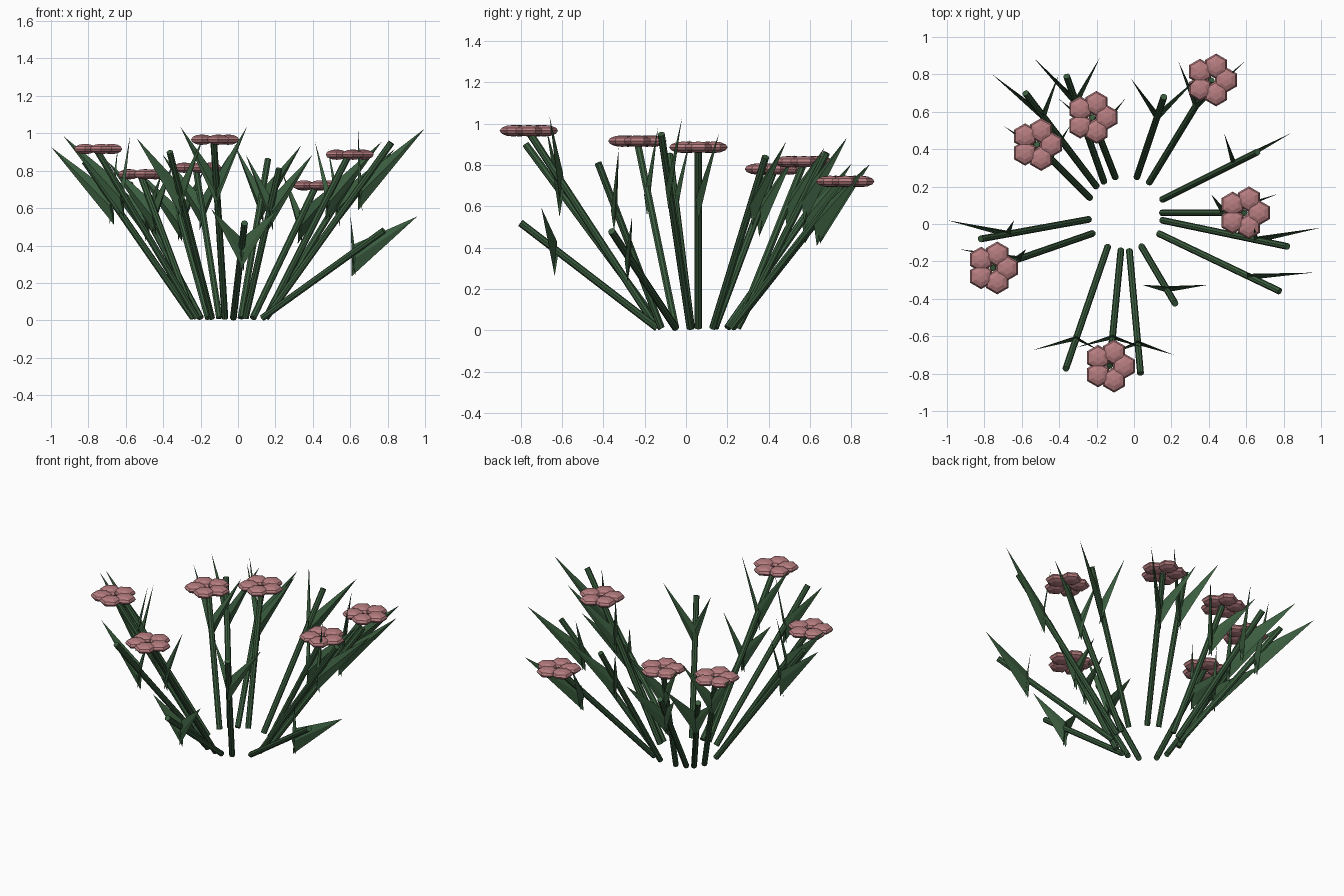
import bpy, bmesh, math
from mathutils import Vector, Matrix

if "Cube" in bpy.data.objects:
    bpy.data.objects.remove(bpy.data.objects["Cube"])


def material(name, col):
    m = bpy.data.materials.new(name)
    m.diffuse_color = (*col, 1)
    m.use_nodes = True
    m.node_tree.nodes["Principled BSDF"].inputs["Base Color"].default_value = m.diffuse_color
    return m


green = material("leaf green", (0.043, 0.108, 0.048))
pink = material("dusty pink", (0.47, 0.205, 0.215))


def finish(bm, name, mat):
    bmesh.ops.recalc_face_normals(bm, faces=bm.faces)
    me = bpy.data.meshes.new(name)
    bm.to_mesh(me)
    bm.free()
    me.materials.append(mat)
    ob = bpy.data.objects.new(name, me)
    bpy.context.collection.objects.link(ob)
    return ob


def stem(name, base, tip):
    # Thin straight tube from base to tip
    d = tip - base
    bm = bmesh.new()
    rot = d.to_track_quat('Z', 'Y').to_matrix().to_4x4()
    bmesh.ops.create_cone(bm, cap_ends=True, segments=8, radius1=0.018,
                          radius2=0.018, depth=d.length,
                          matrix=Matrix.Translation((base + tip) / 2) @ rot)
    finish(bm, name, green)


def leaf_pair(name, base, tip):
    # Two pointed blades spreading from three quarters of the way up
    mid = base.lerp(tip, 0.75)
    bm = bmesh.new()
    for side in (-1, 1):
        point = bm.verts.new(tip + Vector((side * 0.178, 0.10, 0.075)))
        low = bm.verts.new(mid + Vector((-side * 0.012, 0, -0.13)))
        high = bm.verts.new(mid + Vector((-side * 0.005, 0.01, 0.04)))
        front = bm.verts.new(mid + Vector((side * 0.01, -0.014, -0.03)))
        back = bm.verts.new(mid + Vector((-side * 0.01, 0.016, -0.03)))
        for a, b in ((low, front), (front, high), (high, back), (back, low)):
            bm.faces.new((a, b, point))
        bm.faces.new((low, back, high, front))
    finish(bm, name, green)


def flower(name, centre):
    # Five flattened six-sided petals in a ring
    bm = bmesh.new()
    for k in range(5):
        a = math.radians(72 * k)
        off = Vector((0.077 * math.cos(a), 0.077 * math.sin(a), 0))
        bmesh.ops.create_uvsphere(
            bm, u_segments=6, v_segments=6, radius=1,
            matrix=Matrix.Translation(centre + off) @ Matrix.Diagonal((0.068, 0.068, 0.028, 1)))
    finish(bm, name, pink)


# Base x, y, tip x, y, z, and whether it carries a bloom
plants = [
    (0.15, 0.13, 0.66, 0.385, 0.84, 0),
    (0.15, 0.06, 0.59, 0.06, 0.88, 1),
    (0.15, 0.02, 0.82, -0.12, 0.95, 0),
    (0.13, -0.05, 0.78, -0.36, 0.48, 0),
    (0.04, -0.12, 0.22, -0.425, 0.81, 0),
    (-0.025, -0.14, 0.035, -0.80, 0.52, 0),
    (-0.07, -0.14, -0.13, -0.76, 0.96, 1),
    (-0.14, -0.12, -0.365, -0.775, 0.90, 0),
    (-0.22, -0.05, -0.755, -0.235, 0.91, 1),
    (-0.24, 0.025, -0.82, -0.08, 0.85, 0),
    (-0.235, 0.14, -0.52, 0.425, 0.775, 1),
    (-0.20, 0.20, -0.58, 0.70, 0.73, 0),
    (-0.16, 0.225, -0.36, 0.79, 0.73, 0),
    (-0.10, 0.25, -0.225, 0.57, 0.81, 1),
    (0.015, 0.25, 0.16, 0.68, 0.86, 0),
    (0.08, 0.22, 0.415, 0.77, 0.715, 1),
]
for i, (bx, by, tx, ty, tz, bloom) in enumerate(plants, 1):
    base, tip = Vector((bx, by, 0.013)), Vector((tx, ty, tz))
    stem(f"stem_{i}", base, tip)
    leaf_pair(f"leaves_{i}", base, tip)
    if bloom:
        flower(f"flower_{i}", tip + Vector((0, 0, 0.006)))
